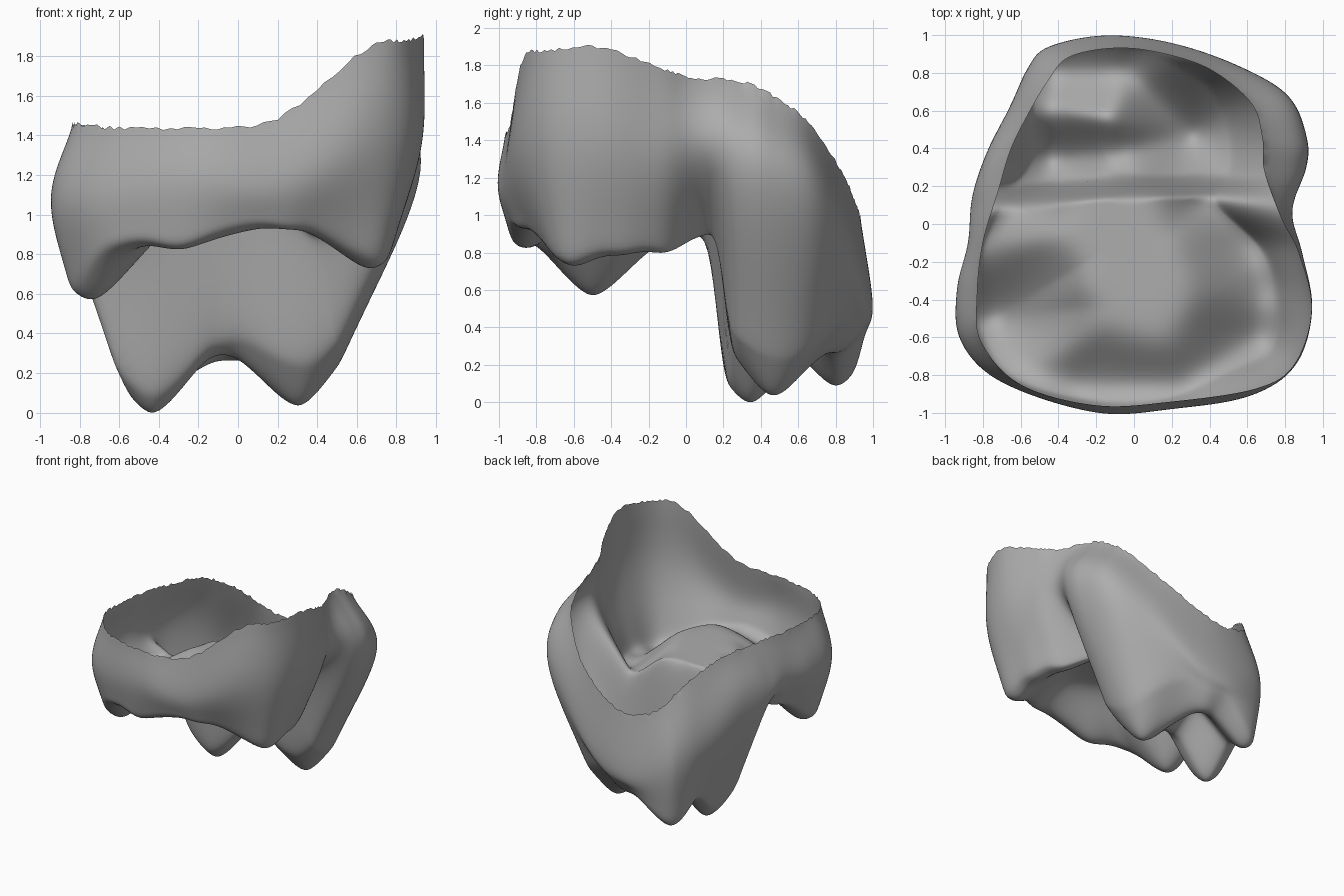
import bpy, bmesh, math, random
from mathutils import Vector

if "Cube" in bpy.data.objects:
    bpy.data.objects.remove(bpy.data.objects["Cube"])

random.seed(4)
N, WALL, RINGS = 264, 28, 70

# Stations counter-clockwise: open rim, widest belly, biting edge
RIM = [(.78, .03, 1.73), (.69, .28, 1.71), (.68, .45, 1.64), (.62, .64, 1.5), (.4, .82, 1.25), (.12, .91, 1.05),
       (-.12, .93, .98), (-.35, .88, 1.05), (-.46, .75, 1.2), (-.55, .6, 1.32), (-.65, .4, 1.41), (-.72, .17, 1.43),
       (-.8, -.1, 1.44), (-.83, -.38, 1.44), (-.81, -.62, 1.45), (-.6, -.85, 1.43), (-.2, -.96, 1.43),
       (.2, -.94, 1.48), (.65, -.87, 1.83), (.85, -.74, 1.87), (.94, -.45, 1.89), (.87, -.15, 1.78)]
BELLY = [(.82, .07, 1.33), (.91, .28, 1.25), (.92, .45, 1.2), (.82, .68, 1.1), (.55, .84, .9), (.2, .96, .6),
         (-.15, 1, .5), (-.45, .94, .6), (-.56, .83, .7), (-.66, .62, .8), (-.78, .38, .95), (-.86, .14, 1.0),
         (-.88, -.1, 1.1), (-.94, -.35, 1.08), (-.92, -.62, 1.06), (-.7, -.84, 1.1), (-.2, -1, 1.15),
         (.2, -.98, 1.15), (.6, -.91, 1.3), (.85, -.74, 1.35), (.93, -.45, 1.35), (.88, -.15, 1.3)]
EDGE = [(.44, .12), (.52, .28), (.52, .48), (.47, .64), (.35, .78), (.1, .9), (-.15, .94), (-.42, .9),
        (-.52, .78), (-.55, .58), (-.55, .36), (-.66, .17), (-.8, -.1), (-.85, -.4), (-.82, -.58),
        (-.64, -.82), (-.2, -.94), (.2, -.92), (.52, -.78), (.72, -.68), (.77, -.45), (.7, -.15)]

# Crest lines joining the cusps of the tall rear part and the low front part
REAR = [(-.43, .35, -.1), (-.1, .36, .2), (.3, .47, -.06), (-.03, .8, .17),
        (-.42, .8, -.01), (-.45, .58, .16), (-.43, .35, -.1)]
FRONT = [(-.6, .12, .8), (-.78, -.1, .79), (-.74, -.5, .5), (-.58, -.76, .77), (-.3, -.86, .75),
         (.25, -.86, .86), (.67, -.6, .66), (.69, -.35, .72), (.62, -.12, .73), (.4, .1, .8)]


def crest_height(x, y, line, slope, cap):
    """Height rising away from the nearest crest, blended smoothly."""
    p, total = Vector((x, y)), math.exp(-cap * 22)
    for a, b in zip(line, line[1:]):
        a2, d = Vector(a[:2]), Vector(b[:2]) - Vector(a[:2])
        t = max(0, min(1, (p - a2).dot(d) / d.length_squared))
        dist = math.sqrt((p - a2 - d * t).length_squared + .08 ** 2)
        s = .5 * t + .5 * t * t * (3 - 2 * t)     # rounded cusps and notches
        total += math.exp(-22 * (a[2] + (b[2] - a[2]) * s + slope * dist))
    return -math.log(total) / 22


def smoothstep(v):
    v = max(0, min(1, v))
    return v * v * (3 - 2 * v)


def biting_height(x, y):
    start = .1 + .04 * smoothstep((x + .55) / .5)   # foot of the step between both parts
    s = smoothstep((y - start) / .11)
    return ((1 - s) * crest_height(x, y, FRONT, 1.1, 1.1)
            + s * crest_height(x, y, REAR, 1.45, .7))


def spline(p0, p1, p2, p3, t):
    return .5 * (2 * p1 + (p2 - p0) * t + (2 * p0 - 5 * p1 + 4 * p2 - p3) * t * t
                 + (3 * p1 - p0 - 3 * p2 + p3) * t ** 3)


def around(points, u):
    n = len(points)
    i = int(u * n)
    return spline(*[Vector(points[(i + k) % n]) for k in (-1, 0, 1, 2)], u * n - i)


bm = bmesh.new()
columns = []
for k in range(N):
    u = k / N
    rim, belly, e = around(RIM, u), around(BELLY, u), around(EDGE, u)
    edge = Vector((e.x, e.y, biting_height(e.x, e.y)))
    # Side wall, from the ragged rim over the belly to the biting edge
    pts = [rim + Vector((0, 0, random.uniform(-.01, .01)))]
    for j in range(1, WALL):
        t = 2 * j / WALL
        if t < 1:
            pts.append(spline(2 * rim - belly, rim, belly, edge, t))
        else:
            pts.append(spline(rim, belly, edge, edge * 2 - belly, t - 1))
    # Biting surface, closing toward the middle
    for j in range(RINGS):
        f = 1 - j / RINGS
        pts.append(Vector((e.x * f, e.y * f, biting_height(e.x * f, e.y * f))))
    columns.append([bm.verts.new(p) for p in pts])

centre = bm.verts.new((0, 0, biting_height(0, 0)))
for k in range(N):
    a, b = columns[k], columns[(k + 1) % N]
    for j in range(len(a) - 1):
        bm.faces.new((a[j], a[j + 1], b[j + 1], b[j]))
    bm.faces.new((a[-1], centre, b[-1]))

# Soften everything below the rim
soft = [v for c in columns for v in c[2:]]
for _ in range(8):
    bmesh.ops.smooth_vert(bm, verts=soft, factor=.5, use_axis_x=True, use_axis_y=True, use_axis_z=True)
for f in bm.faces:
    f.smooth = True
mesh = bpy.data.meshes.new("tooth_crown")
bm.to_mesh(mesh)
bm.free()

grey = bpy.data.materials.new("plain grey")
grey.diffuse_color = (.42, .42, .42, 1)
grey.use_nodes = True
grey.node_tree.nodes["Principled BSDF"].inputs["Base Color"].default_value = grey.diffuse_color
mesh.materials.append(grey)
crown = bpy.data.objects.new("tooth_crown", mesh)
bpy.context.collection.objects.link(crown)

# Rest on the ground
low = min(v.co.z for v in mesh.vertices)
for v in mesh.vertices:
    v.co.z -= low
